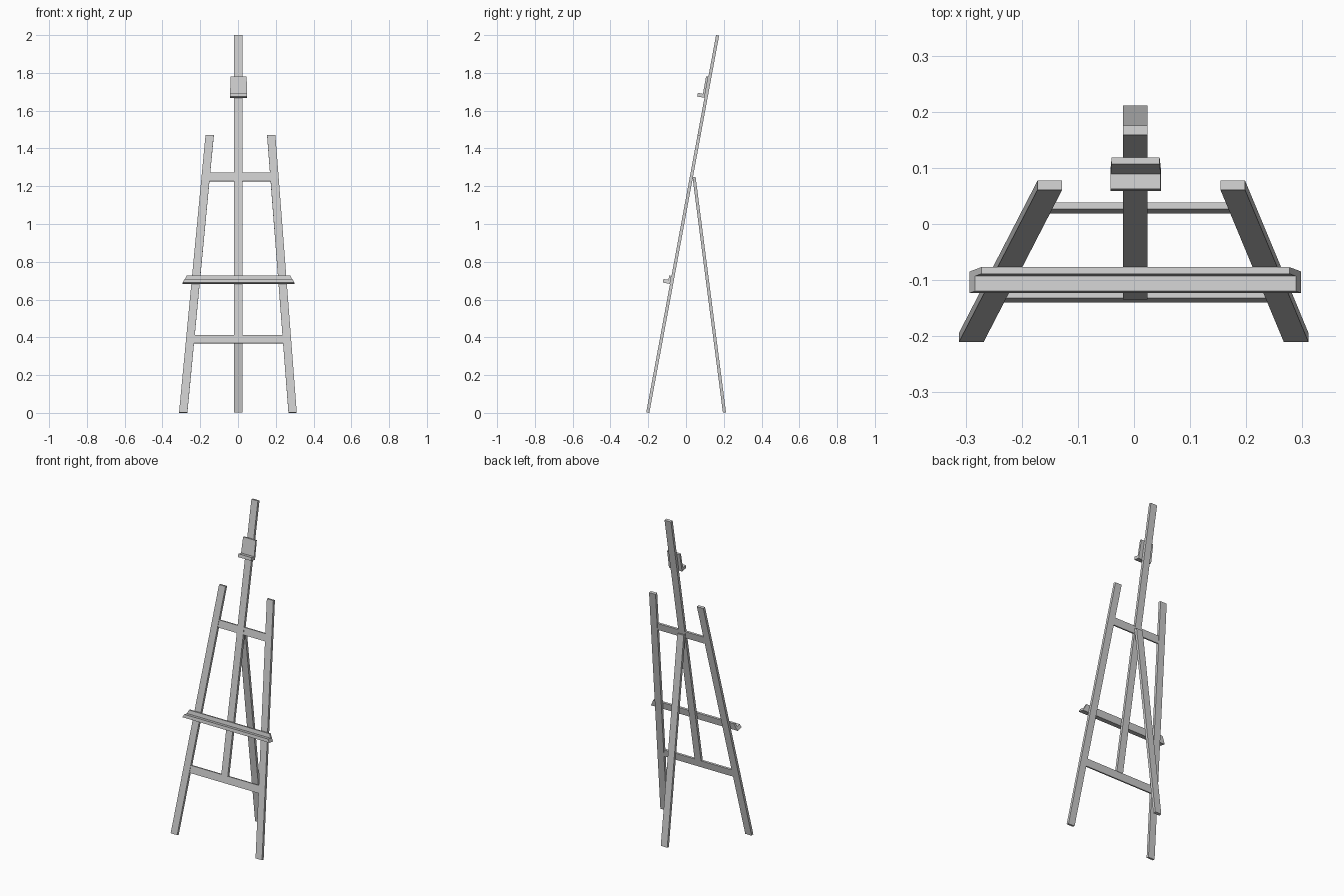
import bpy
from math import atan, sin, cos
from mathutils import Vector

if "Cube" in bpy.data.objects:
    bpy.data.objects.remove(bpy.data.objects["Cube"])

LEAN = atan(0.185)      # backward lean of the front frame
BACK_LEAN = atan(0.129)  # forward lean of the rear leg
T = 0.0165              # board thickness


def front_frame(x, n, z):
    """x across, n out of the front face, z height measured on the front face."""
    return Vector((x, -0.211 + z * sin(LEAN) / cos(LEAN) - n * cos(LEAN), z + n * sin(LEAN)))


def rear_frame(x, n, z):
    """Same idea for the rear leg, n pointing backwards out of its back face."""
    return Vector((x, 0.212 - z * sin(BACK_LEAN) / cos(BACK_LEAN) + n * cos(BACK_LEAN), z + n * sin(BACK_LEAN)))


def loft(name, ring_a, ring_b, frame):
    """Solid between two matching rings of (x, n, z) points."""
    k = len(ring_a)
    verts = [frame(*p) for p in ring_a + ring_b]
    faces = [tuple(range(k)), tuple(range(2 * k - 1, k - 1, -1))]
    faces += [(i, i + k, (i + 1) % k + k, (i + 1) % k) for i in range(k)]
    mesh = bpy.data.meshes.new(name)
    mesh.from_pydata(verts, [], faces)
    import bmesh
    bm = bmesh.new()
    bm.from_mesh(mesh)
    bmesh.ops.recalc_face_normals(bm, faces=bm.faces)
    bm.to_mesh(mesh)
    bm.free()
    obj = bpy.data.objects.new(name, mesh)
    bpy.context.collection.objects.link(obj)
    return obj


def board(name, outline, n0=0.0, n1=-T, frame=front_frame):
    """Flat board from an (x, z) outline, between depths n0 and n1."""
    return loft(name, [(x, n0, z) for x, z in outline], [(x, n1, z) for x, z in outline], frame)


def ledge(name, z0, height, left, right, taper):
    """L-shaped holder: back plate plus shelf, ends sloping inwards with height."""
    shelf, depth, plate = 0.019, 0.039, 0.012
    profile = [(0, 0), (depth, 0), (depth, shelf), (plate, shelf), (plate, height), (0, height)]
    loft(name,
         [(left + taper * h, n, z0 + h) for n, h in profile],
         [(right - taper * h, n, z0 + h) for n, h in profile], front_frame)


FOOT_Z = T * sin(LEAN)
W = 0.044

# Splayed front legs (centre x at foot and at top)
LEGS = {"left": (-0.290, -0.150), "right": (0.289, 0.176)}
LEG_TOP = 1.47
for side, (foot, top) in LEGS.items():
    h = W / 2
    board("front_leg_" + side,
          [(foot - h, FOOT_Z), (foot + h, FOOT_Z), (top + h, LEG_TOP), (top - h, LEG_TOP)])


def leg_x(side, z):
    foot, top = LEGS[side]
    return foot + (top - foot) * z / LEG_TOP


# Crossbars let in between the legs, slightly thinner than them
for name, z0, z1 in (("lower_crossbar", 0.37, 0.414), ("upper_crossbar", 1.228, 1.272)):
    board(name, [(leg_x("left", z0), z0), (leg_x("right", z0), z0),
                 (leg_x("right", z1), z1), (leg_x("left", z1), z1)], -0.0025, -0.014)

# Central mast standing on the lower crossbar
MAST = (-0.020, 0.024)
board("mast", [(MAST[0], 0.412), (MAST[1], 0.412), (MAST[1], 2.0), (MAST[0], 2.0)])

# Rear support leg
board("rear_leg", [(MAST[0], FOOT_Z), (MAST[1], FOOT_Z), (MAST[1], 1.25), (MAST[0], 1.25)],
      frame=rear_frame)

# Canvas tray and top clamp
ledge("canvas_tray", 0.683, 0.042, -0.293, 0.298, 0.5)
ledge("top_clamp", 1.668, 0.112, -0.042, 0.048, 0.02)
